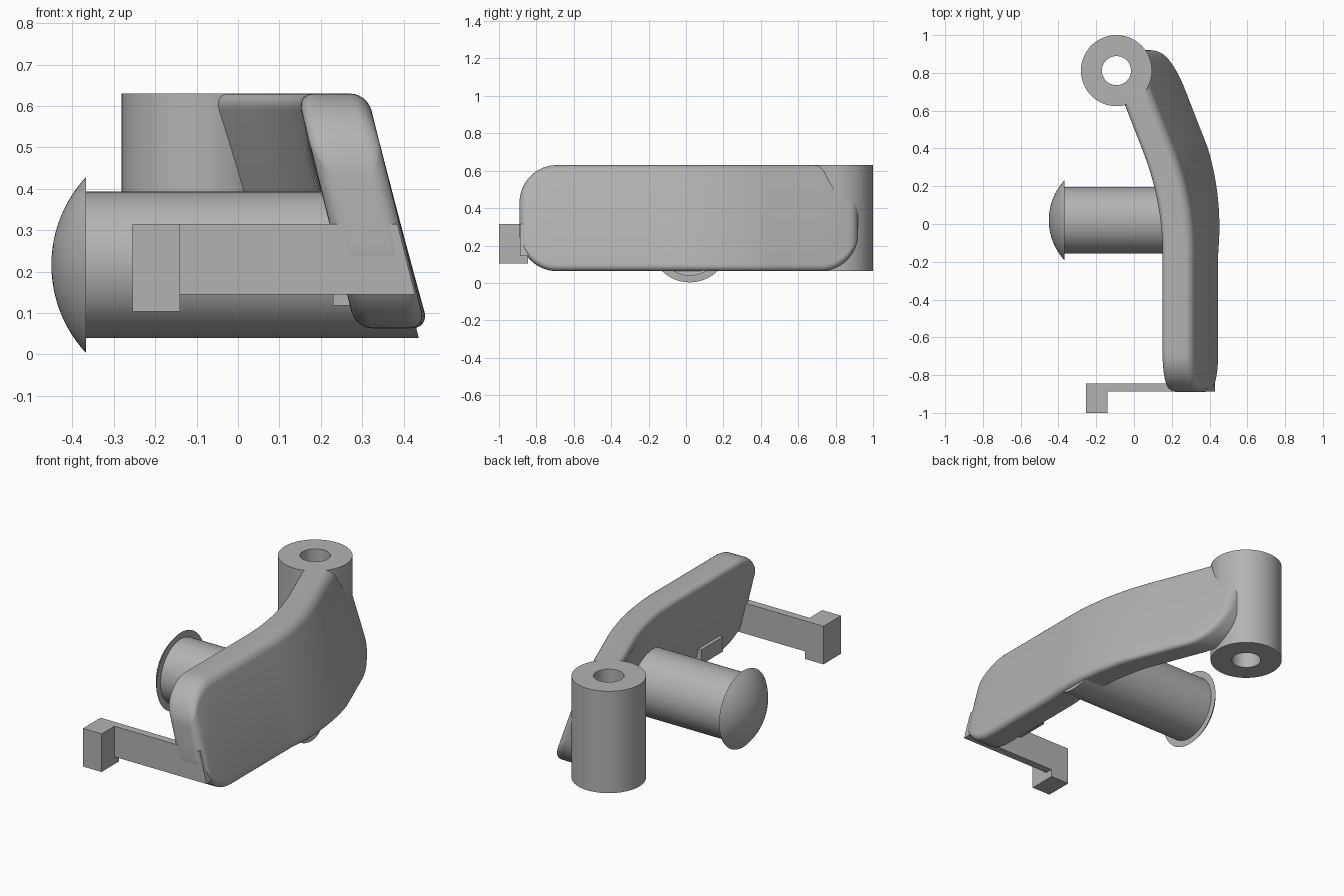
import bpy, bmesh, math
from mathutils import Vector

if "Cube" in bpy.data.objects:
    bpy.data.objects.remove(bpy.data.objects["Cube"])

grey = bpy.data.materials.new("plain grey")
grey.diffuse_color = (0.45, 0.45, 0.45, 1)
grey.use_nodes = True
grey.node_tree.nodes["Principled BSDF"].inputs["Base Color"].default_value = grey.diffuse_color


def finish(name, bm, angle=35):
    bmesh.ops.recalc_face_normals(bm, faces=bm.faces)
    me = bpy.data.meshes.new(name)
    bm.to_mesh(me)
    bm.free()
    me.materials.append(grey)
    ob = bpy.data.objects.new(name, me)
    bpy.context.collection.objects.link(ob)
    bpy.ops.object.select_all(action='DESELECT')
    ob.select_set(True)
    bpy.context.view_layer.objects.active = ob
    bpy.ops.object.shade_smooth_by_angle(angle=math.radians(angle))
    return ob


def bridge(bm, rings, closed=False):
    """Skin successive rings of points; cap the ends unless closed."""
    vs = [[bm.verts.new(p) for p in r] for r in rings]
    pairs = list(zip(vs, vs[1:])) + ([(vs[-1], vs[0])] if closed else [])
    n = len(vs[0])
    for a, b in pairs:
        for i in range(n):
            j = (i + 1) % n
            bm.faces.new((a[i], a[j], b[j], b[i]))
    if not closed:
        bm.faces.new(vs[0])
        bm.faces.new(vs[-1])


def lathe(name, profile, place, closed=False, n=64):
    """Turn (radius, height) points; place maps (u, v, height) to space."""
    bm = bmesh.new()
    turn = [(math.cos(2 * math.pi * i / n), math.sin(2 * math.pi * i / n)) for i in range(n)]
    bridge(bm, [[place(r * c, r * s, h) for c, s in turn] for r, h in profile], closed)
    return finish(name, bm)


def box(name, lo, hi, shear=0.0):
    """Box whose right end may lean by shear per unit height."""
    bm = bmesh.new()
    bmesh.ops.create_cube(bm, size=1)
    for v in bm.verts:
        v.co = Vector([lo[i] + (v.co[i] + 0.5) * (hi[i] - lo[i]) for i in range(3)])
        if v.co.x > (lo[0] + hi[0]) / 2:
            v.co.x -= shear * (v.co.z - lo[2])
    return finish(name, bm)


# Leaning, bent blade: rounded cross-sections swept along y
Y0, Y1, Z0, Z1 = -0.89, 0.92, 0.063, 0.63
THICK, CORNER, FILLET = 0.17, 0.2, 0.04


def blade_side(y, z):
    """x of the blade's left side."""
    a, b, slope = -0.15, 0.4, 0.39
    t = min(max((y - a) / (b - a), 0), 1)
    c = 0.155 - slope * (b - a) * t * t / 2 - slope * max(y - b, 0)
    return c + (0.25 + 0.11 * t) * (0.58 - z)


def shrink(s, r):
    s = min(s, r)
    return r - math.sqrt(max(r * r - (r - s) ** 2, 0))


def blade_ring(y):
    s = min(y - Y0, Y1 - y)
    w = THICK / 2 - shrink(s, FILLET)
    h = (Z1 - Z0) / 2 - shrink(s, CORNER)
    r = max(FILLET - shrink(s, FILLET), 0.004)
    pts = []
    for q, (sx, sz) in enumerate(((1, 1), (-1, 1), (-1, -1), (1, -1))):
        for i in range(7):
            a = math.pi / 2 * (q + i / 6)
            pts.append((sx * (w - r) + r * math.cos(a), sz * (h - r) + r * math.sin(a)))
        # straight stretches on the broad sides
        if q in (1, 3):
            x = sx * w
            top = sz * -(h - r)
            side = -1 if q == 1 else 1
            pass
    ring = []
    for u, v in pts:
        z = (Z0 + Z1) / 2 + v
        ring.append((blade_side(y, z) + THICK / 2 + u, y, z))
    return ring


ends = [CORNER * (1 - math.cos(math.pi / 2 * i / 14)) for i in range(15)]
ys = [Y0 + e for e in ends]
ys += [Y0 + CORNER + (Y1 - Y0 - 2 * CORNER) * i / 36 for i in range(1, 36)]
ys += [Y1 - e for e in reversed(ends)]
bm = bmesh.new()
bridge(bm, [blade_ring(y) for y in ys])
blade = finish("blade", bm, 40)

# Upright pivot tube
TX, TY = -0.093, 0.812


def upright(u, v, h):
    return (TX + u, TY + v, h)


lathe("pivot_tube", [(0.188, Z0), (0.188, Z1), (0.077, Z1), (0.077, Z0)], upright, closed=True)

# Clear the tube bore through the blade
cutter = lathe("bore_cutter", [(0.08, -0.2), (0.08, 0.9)], upright)
cutter.hide_render = True
bpy.context.view_layer.objects.active = blade
cut = blade.modifiers.new("bore", 'BOOLEAN')
cut.operation = 'DIFFERENCE'
cut.solver = 'EXACT'
cut.object = cutter
bpy.ops.object.modifier_apply(modifier=cut.name)
bpy.data.objects.remove(cutter)

# Sideways peg, its right end leaning with the blade
PY, PZ, PR = 0.02, 0.216, 0.177


def peg_point(u, v, h):
    lean = 0.25 * (v + PR) if h > 0 else 0
    return (h - lean, PY + u, PZ + v)


lathe("peg", [(PR, -0.37), (PR, 0.437)], peg_point)

# Domed peg cap
RIM, RISE, BASE = 0.213, 0.084, -0.367
ball = (RIM ** 2 + RISE ** 2) / (2 * RISE)
sweep = math.asin(RIM / ball)
dome = []
for i in range(13):
    a = sweep * (1 - i / 12) + 0.004
    a = min(a, sweep)
    dome.append((ball * math.sin(a), BASE - RISE + ball * (1 - math.cos(a))))
lathe("peg_cap", dome, lambda u, v, h: (h, PY + u, PZ + v))

# Front arm with its end block
box("arm", (-0.2, -0.888, 0.145), (0.428, -0.845, 0.315), 0.25)
box("arm_block", (-0.255, -1.0, 0.103), (-0.14, -0.845, 0.315))

# Small stop on the blade's inner side
box("stop", (0.23, -0.655, 0.118), (0.33, -0.465, 0.2))
